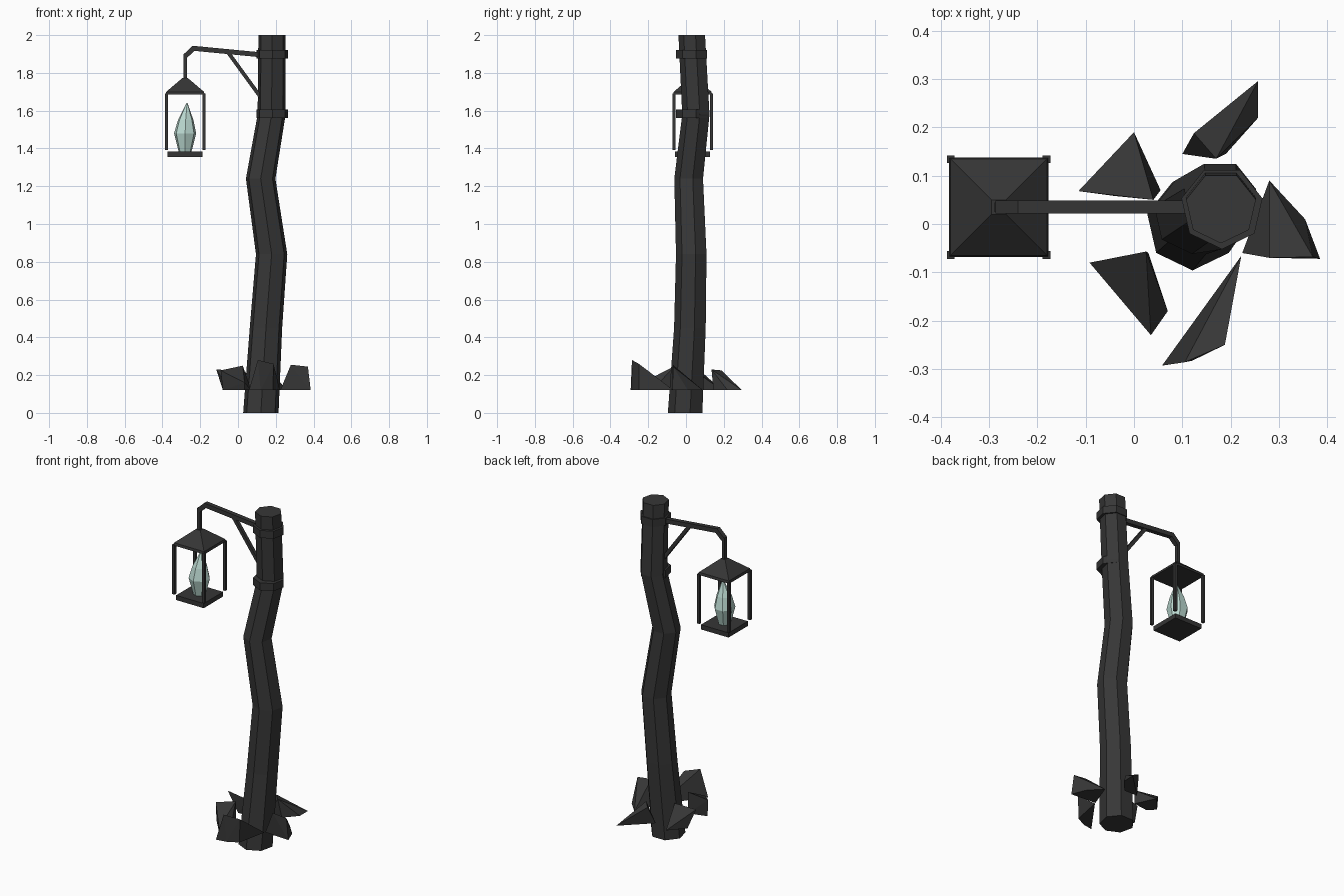
import bpy, bmesh, math
from mathutils import Vector

if "Cube" in bpy.data.objects:
    bpy.data.objects.remove(bpy.data.objects["Cube"])


def material(name, rgb):
    m = bpy.data.materials.new(name)
    m.diffuse_color = (*rgb, 1)
    m.use_nodes = True
    m.node_tree.nodes["Principled BSDF"].inputs["Base Color"].default_value = m.diffuse_color
    return m


WOOD = material("charred_wood", (0.038, 0.038, 0.038))
IRON = material("dark_iron", (0.036, 0.036, 0.036))
GLOW = material("pale_teal_flame", (0.50, 0.70, 0.64))


def finish(name, bm, mat):
    bmesh.ops.recalc_face_normals(bm, faces=bm.faces)
    me = bpy.data.meshes.new(name)
    bm.to_mesh(me)
    bm.free()
    me.materials.append(mat)
    ob = bpy.data.objects.new(name, me)
    bpy.context.collection.objects.link(ob)
    return ob


def loft(name, rings, sides, mat, start=-math.pi / 2):
    """Stack of horizontal polygon rings (x, y, z, radius), capped."""
    bm = bmesh.new()
    loops = []
    for x, y, z, r in rings:
        loops.append([bm.verts.new((x + r * math.cos(start + i * math.tau / sides),
                                    y + r * math.sin(start + i * math.tau / sides), z))
                      for i in range(sides)])
    for a, b in zip(loops, loops[1:]):
        for i in range(sides):
            j = (i + 1) % sides
            bm.faces.new((a[i], a[j], b[j], b[i]))
    bm.faces.new(loops[0])
    bm.faces.new(loops[-1])
    return finish(name, bm, mat)


def bar(name, path, width, thick, mat):
    """Rectangular bar swept along a path in the xz plane at the arm's y."""
    pts = [Vector((x, z)) for x, z in path]
    bm = bmesh.new()
    loops = []
    for i, p in enumerate(pts):
        d1 = (p - pts[i - 1]).normalized() if i else (pts[1] - p).normalized()
        d2 = (pts[i + 1] - p).normalized() if i < len(pts) - 1 else d1
        d = (d1 + d2).normalized()
        n = Vector((-d.y, d.x)) * (thick / 2 / max(d.dot(d1), 0.5))
        loops.append([bm.verts.new((p.x + s * n.x, LY + t * width / 2, p.y + s * n.y))
                      for s, t in ((-1, -1), (1, -1), (1, 1), (-1, 1))])
    for a, b in zip(loops, loops[1:]):
        for i in range(4):
            j = (i + 1) % 4
            bm.faces.new((a[i], a[j], b[j], b[i]))
    bm.faces.new(loops[0])
    bm.faces.new(loops[-1])
    return finish(name, bm, mat)


def shard(name, points, mat):
    """Convex rock-like chunk around a few points."""
    bm = bmesh.new()
    for p in points:
        bm.verts.new(p)
    res = bmesh.ops.convex_hull(bm, input=bm.verts)
    loose = [v for v in bm.verts if not v.link_faces]
    bmesh.ops.delete(bm, geom=loose, context='VERTS')
    return finish(name, bm, mat)


LX, LY = -0.28, 0.035  # lantern axis

# Crooked seven-sided post
loft("post", [(0.121, 0.0, 0.0, 0.096), (0.148, 0.025, 0.45, 0.088),
              (0.178, 0.032, 0.84, 0.085), (0.12, 0.018, 1.24, 0.080),
              (0.178, 0.056, 1.58, 0.076), (0.18, 0.034, 2.0, 0.074)], 7, WOOD)

# Iron collars
for name, z in (("upper_collar", 1.875), ("lower_collar", 1.56)):
    loft(name, [(0.182, 0.034, z, 0.086), (0.182, 0.034, z + 0.045, 0.086)], 7, IRON)

# Bracket arm, hanger and brace
bar("bracket_arm", [(0.16, 1.892), (-0.235, 1.93), (-0.278, 1.89)], 0.027, 0.026, IRON)
bar("lantern_hanger", [(-0.28, 1.90), (-0.28, 1.76)], 0.02, 0.018, IRON)
bar("bracket_brace", [(-0.05, 1.905), (0.15, 1.63)], 0.02, 0.02, IRON)

# Lantern roof, base and corner rods
Q = math.sqrt(2)
loft("lantern_roof", [(LX, LY, 1.685, 0.103 * Q), (LX, LY, 1.70, 0.100 * Q),
                      (LX, LY, 1.772, 0.015 * Q)], 4, IRON, math.pi / 4)
loft("lantern_base", [(LX, LY, 1.355, 0.092 * Q), (LX, LY, 1.383, 0.092 * Q)],
     4, IRON, math.pi / 4)
for sx in (-1, 1):
    for sy in (-1, 1):
        x, y = LX + sx * 0.099, LY + sy * 0.099
        loft("lantern_rod", [(x, y, 1.393, 0.008 * Q), (x, y, 1.69, 0.008 * Q)],
             4, IRON, math.pi / 4)

# Faceted flame
loft("flame", [(LX, LY, 1.38, 0.034), (LX, LY, 1.48, 0.060),
               (LX + 0.003, LY, 1.55, 0.042), (LX + 0.01, LY, 1.64, 0.003)], 7, GLOW)

# Splintered chunks around the foot
B = 0.12
shard("back_right_chunk", [(0.10, 0.145, B), (0.124, 0.188, 0.225), (0.257, 0.296, B),
                           (0.257, 0.22, B), (0.19, 0.145, B), (0.17, 0.135, 0.23)], WOOD)
shard("back_left_chunk", [(-0.115, 0.068, 0.23), (0.0, 0.19, B), (0.04, 0.05, 0.22),
                          (-0.04, 0.058, B), (0.055, 0.07, B), (-0.08, 0.10, B)], WOOD)
shard("right_chunk", [(0.28, -0.07, 0.255), (0.37, -0.068, 0.245), (0.28, 0.09, B),
                      (0.385, -0.072, B), (0.224, -0.06, B), (0.354, 0.01, B)], WOOD)
shard("front_left_chunk", [(-0.092, -0.08, 0.225), (0.025, -0.057, 0.25), (0.035, -0.23, 0.16),
                           (0.035, -0.225, B), (0.07, -0.18, B), (-0.08, -0.09, B),
                           (0.03, -0.06, B)], WOOD)
shard("front_chunk", [(0.058, -0.293, B), (0.105, -0.286, 0.28), (0.188, -0.25, 0.26),
                      (0.185, -0.25, B), (0.222, -0.066, B), (0.12, -0.283, B)], WOOD)
